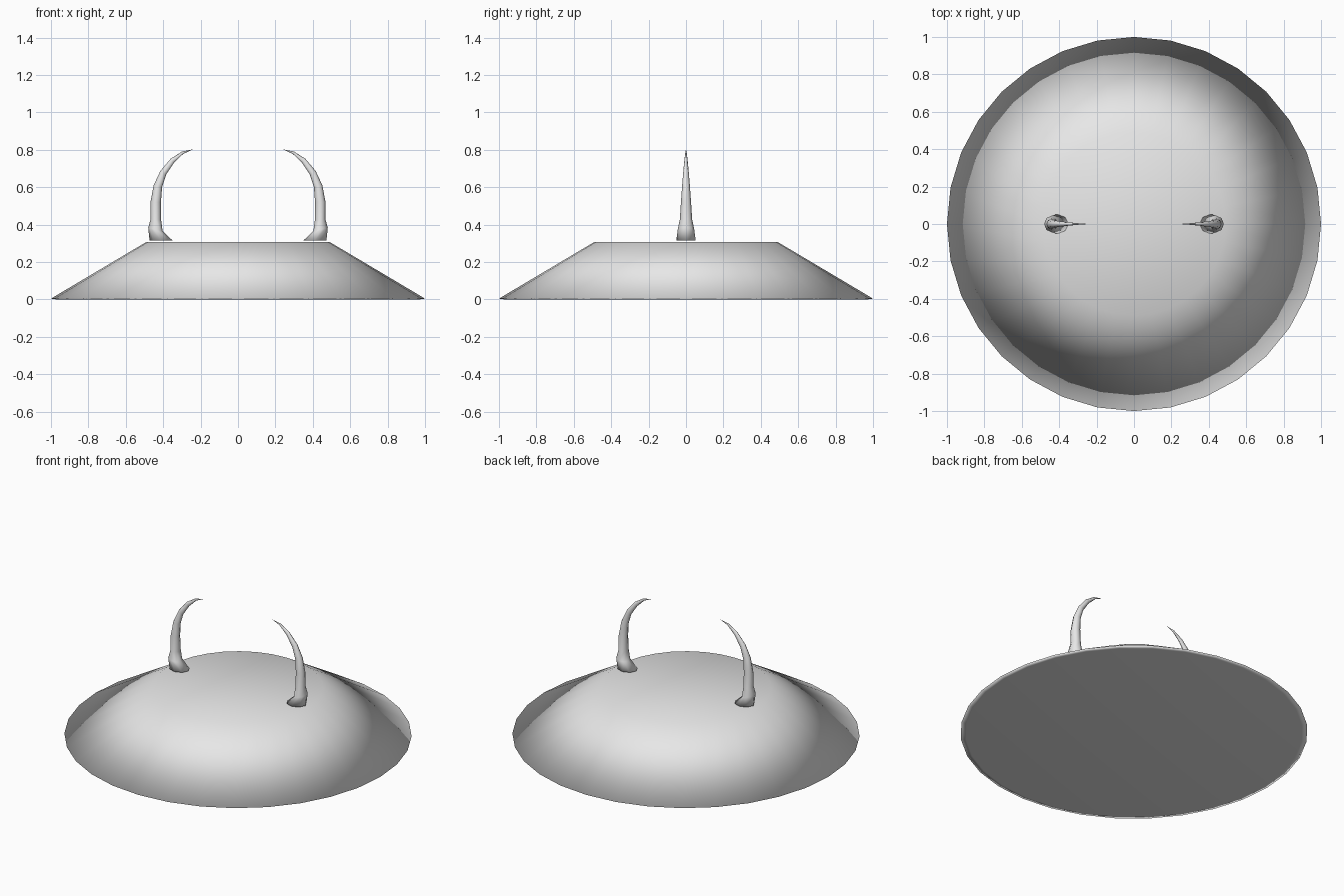
import bpy, bmesh
from math import cos, sin, pi

cube = bpy.data.objects.get("Cube")
if cube:
    bpy.data.objects.remove(cube, do_unlink=True)

grey = bpy.data.materials.new("light_grey")
grey.use_nodes = True
grey.diffuse_color = (0.8, 0.8, 0.8, 1)
grey.node_tree.nodes["Principled BSDF"].inputs["Base Color"].default_value = (0.8, 0.8, 0.8, 1)


def bridge(bm, a, b):
    """Join two rings of vertices with quads."""
    for i in range(len(a)):
        j = (i + 1) % len(a)
        bm.faces.new((a[i], a[j], b[j], b[i]))


def fan(bm, ring, tip):
    """Close a ring with triangles to one point."""
    point = bm.verts.new(tip)
    for i in range(len(ring)):
        bm.faces.new((ring[i], ring[(i + 1) % len(ring)], point))


def finish(bm, name):
    """Turn the mesh into a fully smooth-shaded object."""
    bmesh.ops.recalc_face_normals(bm, faces=bm.faces)
    for face in bm.faces:
        face.smooth = True
    mesh = bpy.data.meshes.new(name)
    bm.to_mesh(mesh)
    bm.free()
    mesh.materials.append(grey)
    obj = bpy.data.objects.new(name, mesh)
    bpy.context.collection.objects.link(obj)
    return obj


# Wide sloping base: underside disc, thin lip, flat top
SIDES = 32
bm = bmesh.new()
rings = []
for radius, z in [(0.97, 0), (1.0, 0.004), (0.49, 0.307)]:
    rings.append([bm.verts.new((radius * cos(2 * pi * i / SIDES),
                                radius * sin(2 * pi * i / SIDES), z))
                  for i in range(SIDES)])
for lower, upper in zip(rings, rings[1:]):
    bridge(bm, lower, upper)
bm.faces.new(rings[0])
fan(bm, rings[-1], (0, 0, 0.307))
finish(bm, "sloping_base")

# Horn stations: outer x, z, inner x, z, half depth
STATIONS = [
    (0.473, 0.315, 0.350, 0.315, 0.052),
    (0.480, 0.383, 0.403, 0.365, 0.044),
    (0.467, 0.430, 0.411, 0.425, 0.033),
    (0.468, 0.520, 0.412, 0.520, 0.027),
    (0.451, 0.610, 0.406, 0.600, 0.021),
    (0.415, 0.687, 0.384, 0.668, 0.015),
    (0.360, 0.752, 0.341, 0.732, 0.009),
    (0.300, 0.790, 0.293, 0.778, 0.004),
]


def horn(name, side):
    """Curved tapering horn leaning in toward the middle."""
    bm = bmesh.new()
    rings = []
    for xo, zo, xi, zi, depth in STATIONS:
        ring = []
        for k in range(8):
            c, s = cos(k * pi / 4), sin(k * pi / 4)
            x = (xo + xi) / 2 + c * (xo - xi) / 2
            z = (zo + zi) / 2 + c * (zo - zi) / 2
            ring.append(bm.verts.new((side * x, s * depth, z)))
        rings.append(ring)
    for lower, upper in zip(rings, rings[1:]):
        bridge(bm, lower, upper)
    bm.faces.new(rings[0])
    fan(bm, rings[-1], (side * 0.24, 0, 0.802))
    finish(bm, name)


horn("left_horn", 1)
horn("right_horn", -1)
